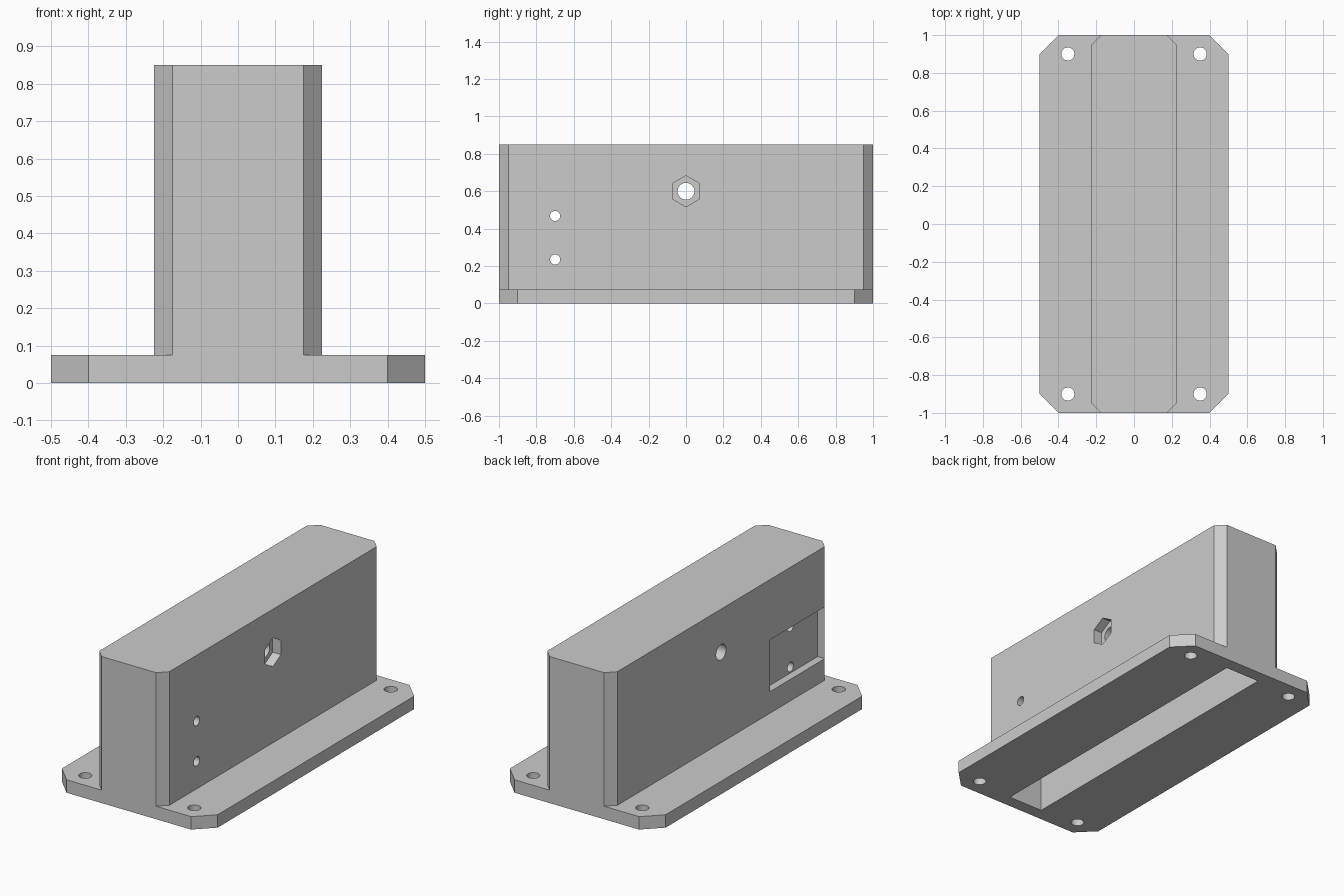
import bpy
import bmesh
from math import cos, sin, pi, radians

default_cube = bpy.data.objects.get("Cube")
if default_cube:
    bpy.data.objects.remove(default_cube, do_unlink=True)

# Single plain grey finish
GREY = (0.6, 0.6, 0.6, 1)
grey = bpy.data.materials.new("plain_grey")
grey.use_nodes = True
grey.diffuse_color = GREY
grey.node_tree.nodes["Principled BSDF"].inputs["Base Color"].default_value = GREY


def prism(name, outline, low, high, axis="Z"):
    """Extrude an (x, y) outline along Z, or a (y, z) outline along X."""
    bm = bmesh.new()
    place = (lambda u, v: (u, v, low)) if axis == "Z" else (lambda u, v: (low, u, v))
    base = bm.faces.new([bm.verts.new(place(u, v)) for u, v in outline])
    extruded = bmesh.ops.extrude_face_region(bm, geom=[base])["geom"]
    length = high - low
    bmesh.ops.translate(
        bm, verts=[g for g in extruded if isinstance(g, bmesh.types.BMVert)],
        vec=(0, 0, length) if axis == "Z" else (length, 0, 0))
    bmesh.ops.recalc_face_normals(bm, faces=bm.faces)
    mesh = bpy.data.meshes.new(name)
    bm.to_mesh(mesh)
    bm.free()
    mesh.materials.append(grey)
    obj = bpy.data.objects.new(name, mesh)
    bpy.context.collection.objects.link(obj)
    return obj


def chamfered(hx, hy, c):
    return [(hx - c, -hy), (hx, c - hy), (hx, hy - c), (hx - c, hy),
            (c - hx, hy), (-hx, hy - c), (-hx, c - hy), (c - hx, -hy)]


def rectangle(u0, u1, v0, v1):
    return [(u0, v0), (u1, v0), (u1, v1), (u0, v1)]


def polygon(u, v, radius, sides=32):
    angles = [pi / 2 + 2 * pi * i / sides for i in range(sides)]
    return [(u + radius * cos(a), v + radius * sin(a)) for a in angles]


def combine(target, tool, operation="DIFFERENCE"):
    tool.hide_render = True
    mod = target.modifiers.new(tool.name, "BOOLEAN")
    mod.operation = operation
    mod.solver = "EXACT"
    mod.object = tool
    bpy.context.view_layer.objects.active = target
    bpy.ops.object.modifier_apply(modifier=mod.name)
    bpy.data.objects.remove(tool, do_unlink=True)


# Flanged base and upright housing, joined into one solid
housing = prism("mounting_housing", chamfered(0.5, 1, 0.1), 0, 0.075)
combine(housing, prism("upright_body", chamfered(0.225, 1, 0.05), 0, 0.85), "UNION")

# Cavity open at the underside
combine(housing, prism("cavity", rectangle(-0.1115, 0.1115, -0.925, 0.925), -0.1, 0.775))

# Mounting holes in the base corners
for x in (-0.35, 0.35):
    for y in (-0.9, 0.9):
        combine(housing, prism("base_hole", polygon(x, y, 0.035), -0.1, 0.2))

# Rectangular recess on one side and hexagonal nut pocket on the other
combine(housing, prism("side_recess", rectangle(-0.95, -0.45, 0.2, 0.5), -0.4, -0.18, "X"))
combine(housing, prism("nut_pocket", polygon(0, 0.6, 0.083, 6), 0.172, 0.4, "X"))

# Cross holes through both side walls
for y, z, radius in ((0, 0.6, 0.045), (-0.7, 0.235, 0.027), (-0.7, 0.468, 0.027)):
    combine(housing, prism("cross_hole", polygon(y, z, radius), -0.4, 0.4, "X"))

# Smooth hole walls, crisp edges
bpy.ops.object.select_all(action="DESELECT")
housing.select_set(True)
bpy.context.view_layer.objects.active = housing
bpy.ops.object.shade_smooth_by_angle(angle=radians(30))
